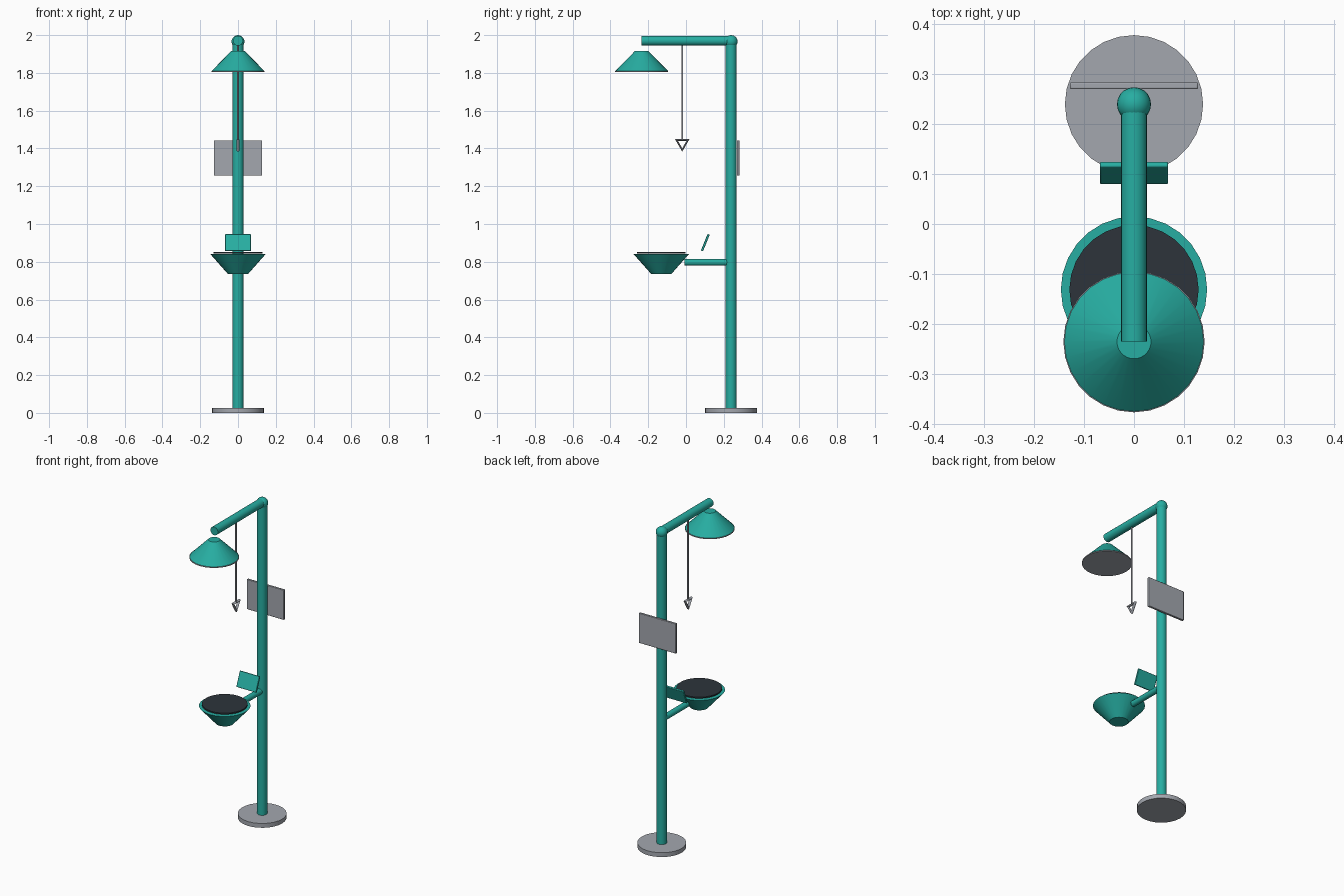
import bpy, math
from mathutils import Vector

if "Cube" in bpy.data.objects:
    bpy.data.objects.remove(bpy.data.objects["Cube"])


def material(name, rgb):
    m = bpy.data.materials.new(name)
    m.diffuse_color = (*rgb, 1)
    m.use_nodes = True
    m.node_tree.nodes["Principled BSDF"].inputs["Base Color"].default_value = m.diffuse_color
    return m


TEAL = material("teal paint", (0.02, 0.42, 0.36))
GREY = material("grey metal", (0.37, 0.39, 0.43))
DARK = material("dark grate", (0.026, 0.034, 0.043))


def finish(name, mat, angle=40):
    ob = bpy.context.object
    ob.name = name
    ob.data.materials.append(mat)
    bpy.ops.object.shade_smooth_by_angle(angle=math.radians(angle))
    return ob


def cone(name, mat, y, z0, z1, r0, r1, sides=28):
    """Upright cone or cylinder between two heights."""
    bpy.ops.mesh.primitive_cone_add(vertices=sides, radius1=r0, radius2=r1,
                                    depth=z1 - z0, location=(0, y, (z0 + z1) / 2))
    return finish(name, mat)


def pipe_y(name, mat, y0, y1, z, r, sides=20):
    """Pipe running front to back."""
    bpy.ops.mesh.primitive_cylinder_add(vertices=sides, radius=r, depth=y1 - y0,
                                        location=(0, (y0 + y1) / 2, z),
                                        rotation=(math.pi / 2, 0, 0))
    return finish(name, mat)


def plate(name, mat, centre, size, tilt=0):
    """Flat panel with slightly softened edges."""
    bpy.ops.mesh.primitive_cube_add(size=1, location=centre, rotation=(tilt, 0, 0))
    bpy.context.object.scale = size
    bpy.ops.object.transform_apply(location=False, rotation=False, scale=True)
    bev = bpy.context.object.modifiers.new("bevel", "BEVEL")
    bev.width, bev.segments = 0.003, 2
    return finish(name, mat)


POLE_Y, HEAD_Y, BOWL_Y, ROD_Y = 0.239, -0.235, -0.131, -0.02

# Base, pole, elbow and overhead arm
cone("base_plate", GREY, POLE_Y, 0, 0.027, 0.138, 0.138)
cone("pole", TEAL, POLE_Y, 0.02, 1.967, 0.029, 0.029, 20)
bpy.ops.mesh.primitive_uv_sphere_add(segments=20, ring_count=12, radius=0.034,
                                     location=(0, POLE_Y, 1.966))
finish("elbow", TEAL)
pipe_y("overhead_arm", TEAL, HEAD_Y, POLE_Y, 1.97, 0.026)

# Shower head with its grey spray plate
cone("shower_head", TEAL, HEAD_Y, 1.811, 1.917, 0.139, 0.034)
cone("spray_plate", GREY, HEAD_Y, 1.805, 1.811, 0.141, 0.141)

# Pull rod with triangular handle
cone("pull_rod", GREY, ROD_Y, 1.445, 1.955, 0.005, 0.005, 10)
bpy.ops.mesh.primitive_torus_add(major_segments=3, minor_segments=8, major_radius=0.035,
                                 minor_radius=0.009, location=(0, ROD_Y, 1.427),
                                 rotation=(0, math.pi / 2, 0))
finish("pull_handle", GREY)

# Eye wash bowl, grate, supply arm and push paddle
cone("wash_bowl", TEAL, BOWL_Y, 0.735, 0.84, 0.053, 0.146)
cone("bowl_grate", DARK, BOWL_Y, 0.845, 0.853, 0.129, 0.129)
pipe_y("bowl_arm", TEAL, -0.007, 0.235, 0.797, 0.018)
plate("push_paddle", TEAL, (0, 0.102, 0.901), (0.136, 0.012, 0.095), math.radians(-22))

# Sign panel behind the pole
plate("sign_panel", GREY, (0, 0.276, 1.349), (0.256, 0.014, 0.187))
